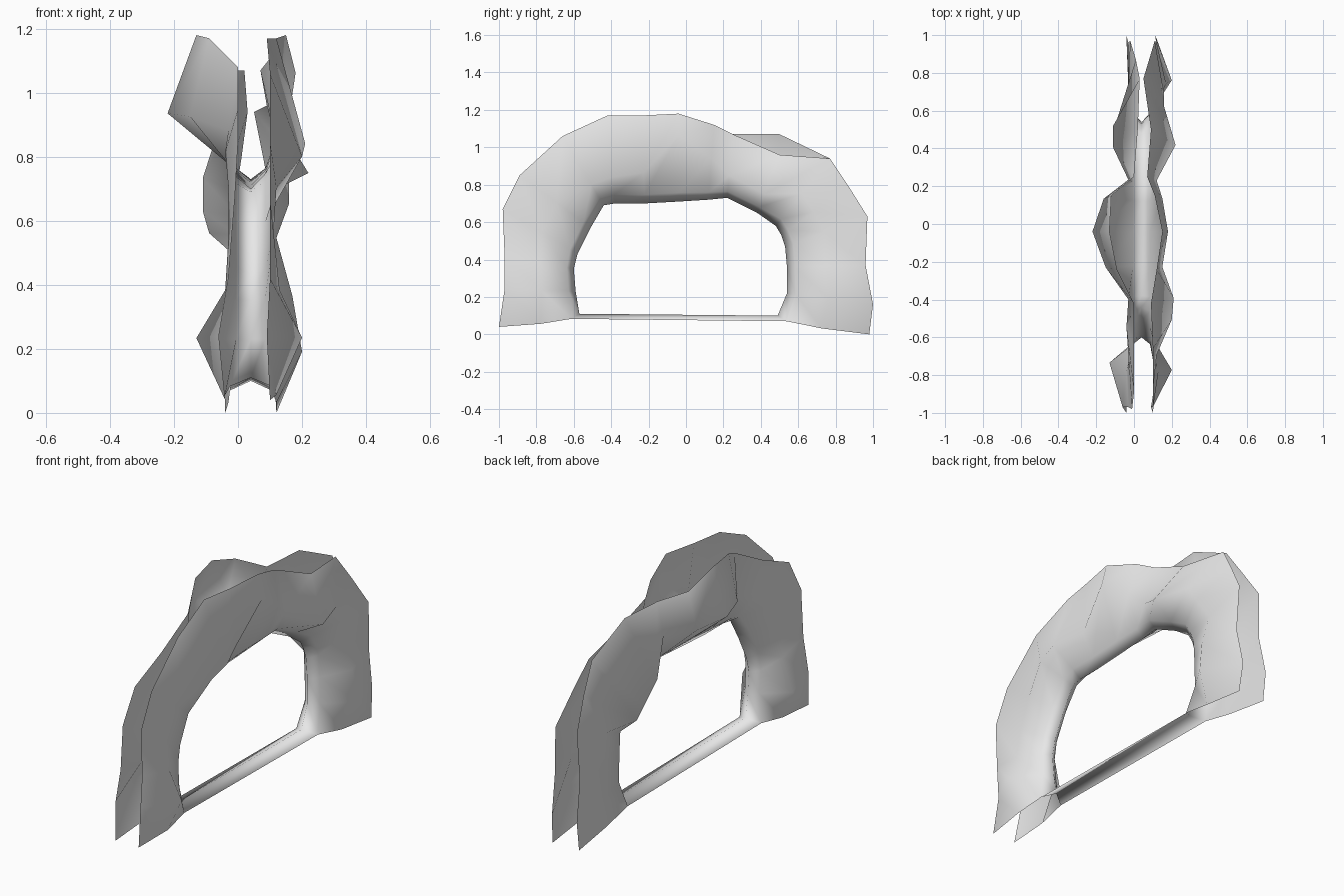
import bpy
import bmesh
from mathutils import Vector

cube = bpy.data.objects.get("Cube")
if cube:
    bpy.data.objects.remove(cube, do_unlink=True)

# Plain light grey for the whole sheet
grey = bpy.data.materials.new("light grey")
grey.use_nodes = True
colour = (0.8, 0.8, 0.8, 1.0)
grey.diffuse_color = colour
grey.node_tree.nodes["Principled BSDF"].inputs["Base Color"].default_value = colour

# Stations along the arch, in hundredths:
# inner y, inner z, rim y, rim z, then bulge x and rim x of each flank
stations = [
    (-57, 11, -100, 4, -4, -4, 12, 10),
    (-59, 23, -97, 24, -13, -6, 20, 9),
    (-60, 35, -97, 42, -4, -3, 13, 10),
    (-58, 43, -98, 67, -3, -1, 11, 10),
    (-51, 57, -89, 85, -3, 0, 12, 10),
    (-44, 69, -66, 106, -4, 0, 20, 10),
    (-38, 70, -42, 117, -3, 0, 21, 9),
    (-22, 70, -24, 117, -15, -9, 15, 12),
    (-4, 71, -4, 118, -22, -13, 18, 15),
    (12, 72, 15, 112, -16, -12, 15, 11),
    (22, 73, 25, 107, -3, 0, 12, 7),
    (38, 65, 50, 107, -11, 2, 22, 9),
    (48, 58, 77, 94, -11, 3, 16, 5),
    (51, 53, 87, 79, -9, 1, 16, 8),
    (53, 47, 97, 63, -3, -2, 12, 11),
    (54, 36, 96, 37, -3, -3, 17, 12),
    (54, 22, 100, 16, -3, -4, 20, 11),
    (49, 10, 98, 0, -3, -4, 12, 12),
]
LAST = len(stations) - 1
ROOT, BULGE = 0.1, 0.48      # how far out from the opening each fold lies
A_BULGE = {1: 0.38, 11: 0.2, 12: 0.14, 13: 0.12}  # bulges nearer the opening
B_BULGE = {5: 0.3, 6: 0.3, 7: 0.35, 8: 0.75, 9: 0.55, 10: 0.35, 11: 0.32}
A_SAG = {5: 0.11, 6: 0.09}   # dips in each rim
B_SAG = {11: 0.11}
FOOT_DROP = 0.02             # the feet and bottom strip droop at their sides


def cross_section(bm, index, values):
    """Channel section: flank, fold at the opening, other flank."""
    iy, iz, ry, rz, a_bulge, a_rim, b_bulge, b_rim = [v / 100 for v in values]
    inner = Vector((0, iy, iz))
    a_end = Vector((0, ry, rz - A_SAG.get(index, 0)))
    b_end = Vector((0, ry, rz - B_SAG.get(index, 0)))
    foot = index in (0, LAST)
    half = 0.065 if foot else 0.045
    droop = FOOT_DROP if foot else 0

    def vert(x, end, t):
        p = inner.lerp(end, t)
        return bm.verts.new((x, p.y, p.z - (droop if 0 < t < 1 else 0)))

    return [
        vert(a_rim, a_end, 1),
        vert(a_bulge, a_end, A_BULGE.get(index, BULGE)),
        vert(0.04 - half, a_end, ROOT),
        vert(0.04, a_end, 0),
        vert(0.04 + half, b_end, ROOT),
        vert(b_bulge, b_end, B_BULGE.get(index, BULGE)),
        vert(b_rim, b_end, 1),
    ]


def bridge(bm, first, second):
    for k in range(len(first) - 1):
        bm.faces.new((first[k], first[k + 1], second[k + 1], second[k]))


# Ruffled arch and the narrow strip that closes the opening at the bottom
bm = bmesh.new()
sections = [cross_section(bm, i, s) for i, s in enumerate(stations)]
for first, second in zip(sections, sections[1:]):
    bridge(bm, first, second)
bridge(bm, sections[-1][2:5], sections[0][2:5])

# Turn the folded edge's faces towards the opening
bmesh.ops.recalc_face_normals(bm, faces=bm.faces[:])
bm.normal_update()
top_fold = sections[len(sections) // 2][3]
if top_fold.normal.z > 0:
    bmesh.ops.reverse_faces(bm, faces=bm.faces[:])

mesh = bpy.data.meshes.new("ruffled_arch")
bm.to_mesh(mesh)
bm.free()
mesh.materials.append(grey)
for face in mesh.polygons:
    face.use_smooth = True
arch = bpy.data.objects.new("ruffled_arch", mesh)
bpy.context.collection.objects.link(arch)
